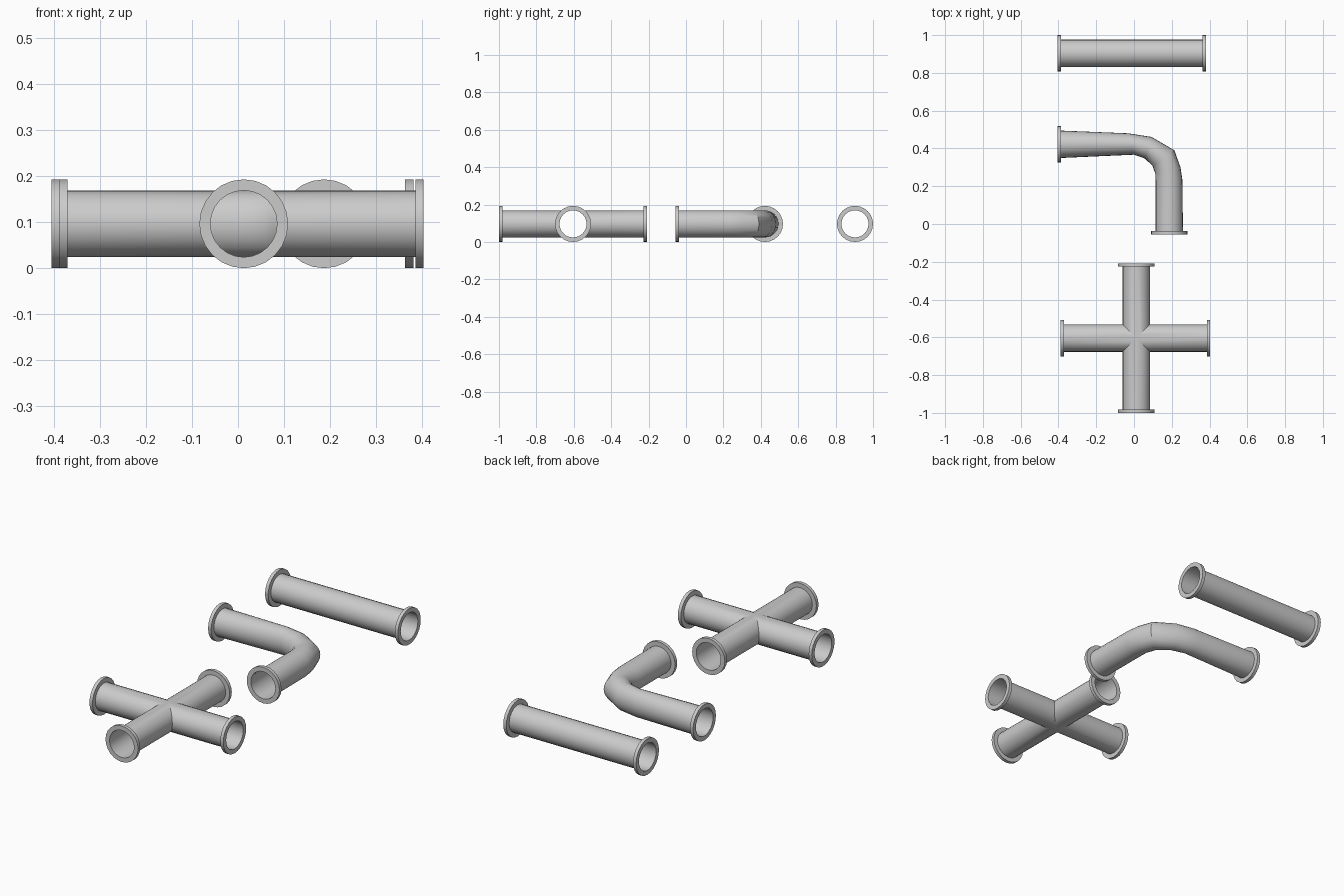
import bpy, bmesh, math
from mathutils import Vector

if "Cube" in bpy.data.objects:
    bpy.data.objects.remove(bpy.data.objects["Cube"])

N = 24         # sides of every ring
R = 0.0725     # pipe radius
FR = 0.0965    # flange radius
FT = 0.018     # flange thickness
ZC = 0.0965    # axis height


def ring(bm, a, b, rz):
    """Ring in a vertical plane spanning plan points a and b."""
    a, b = Vector(a), Vector(b)
    c, s = (a + b) / 2, (a - b) / 2
    out = []
    for i in range(N):
        t = 2 * math.pi * i / N
        p = c + s * math.cos(t)
        out.append(bm.verts.new((p.x, p.y, ZC + rz * math.sin(t))))
    return out


def loft(bm, rings):
    for r0, r1 in zip(rings, rings[1:]):
        for i in range(N):
            j = (i + 1) % N
            bm.faces.new((r0[i], r0[j], r1[j], r1[i]))


def disc_ring(bm, c, d, r):
    c, d = Vector(c), Vector(d)
    s = Vector((-d.y, d.x)) * r
    return ring(bm, c + s, c - s, r)


def flange(bm, end, d):
    """Collar whose outer face is at end; d points out of the pipe."""
    end, d = Vector(end), Vector(d)
    back = end - d * FT
    loft(bm, [disc_ring(bm, p, d, r) for p, r in
              ((end, R), (end, FR), (back, FR), (back, R))])


def finish(bm, name):
    bmesh.ops.remove_doubles(bm, verts=bm.verts, dist=1e-5)
    bmesh.ops.recalc_face_normals(bm, faces=bm.faces)
    me = bpy.data.meshes.new(name)
    bm.to_mesh(me)
    bm.free()
    ob = bpy.data.objects.new(name, me)
    bpy.context.collection.objects.link(ob)
    bpy.ops.object.select_all(action='DESELECT')
    ob.select_set(True)
    bpy.context.view_layer.objects.active = ob
    bpy.ops.object.shade_smooth_by_angle(angle=math.radians(30))


def flanges(name, ends):
    bm = bmesh.new()
    for end, d in ends:
        flange(bm, end, d)
    finish(bm, name)


# straight pipe
Y = 0.9035
bm = bmesh.new()
loft(bm, [disc_ring(bm, (x, Y), (1, 0), R) for x in (-0.405, 0.381)])
finish(bm, "straight_pipe")
flanges("straight_flanges", [((-0.405, Y), (-1, 0)), ((0.381, Y), (1, 0))])

# elbow pipe: outer and inner plan points of each ring
EY, EX = 0.422, 0.187
pairs = [((-0.405, EY + R), (-0.405, EY - R)),
         ((-0.387, EY + R), (-0.387, EY - R)),
         ((-0.03, 0.48), (0.0, 0.367)),
         ((0.093, 0.461), (0.057, 0.347)),
         ((0.214, 0.39), (0.098, 0.308)),
         ((0.246, 0.30), (0.113, 0.265)),
         ((0.256, 0.235), (EX - R, 0.225)),
         ((EX + R, -0.055), (EX - R, -0.055))]
bm = bmesh.new()
loft(bm, [ring(bm, a, b, R) for a, b in pairs])
finish(bm, "elbow_pipe")
flanges("elbow_flanges", [((-0.405, EY), (-1, 0)), ((EX, -0.055), (0, -1))])

# cross pipe: four arms mitred together at the centre
C = Vector((0.0125, -0.604))
arms = [((1, 0), 0.391), ((-1, 0), 0.401), ((0, 1), 0.396), ((0, -1), 0.396)]
bm = bmesh.new()
ends = []
for d, length in arms:
    d = Vector(d)
    end = C + d * length
    outer = disc_ring(bm, end, d, R)
    inner = disc_ring(bm, C, d, R)
    for v in inner:
        off = (v.co.xy - C).length
        v.co.x += d.x * off
        v.co.y += d.y * off
    loft(bm, [outer, inner])
    ends.append((end, d))
finish(bm, "cross_pipe")
flanges("cross_flanges", ends)
